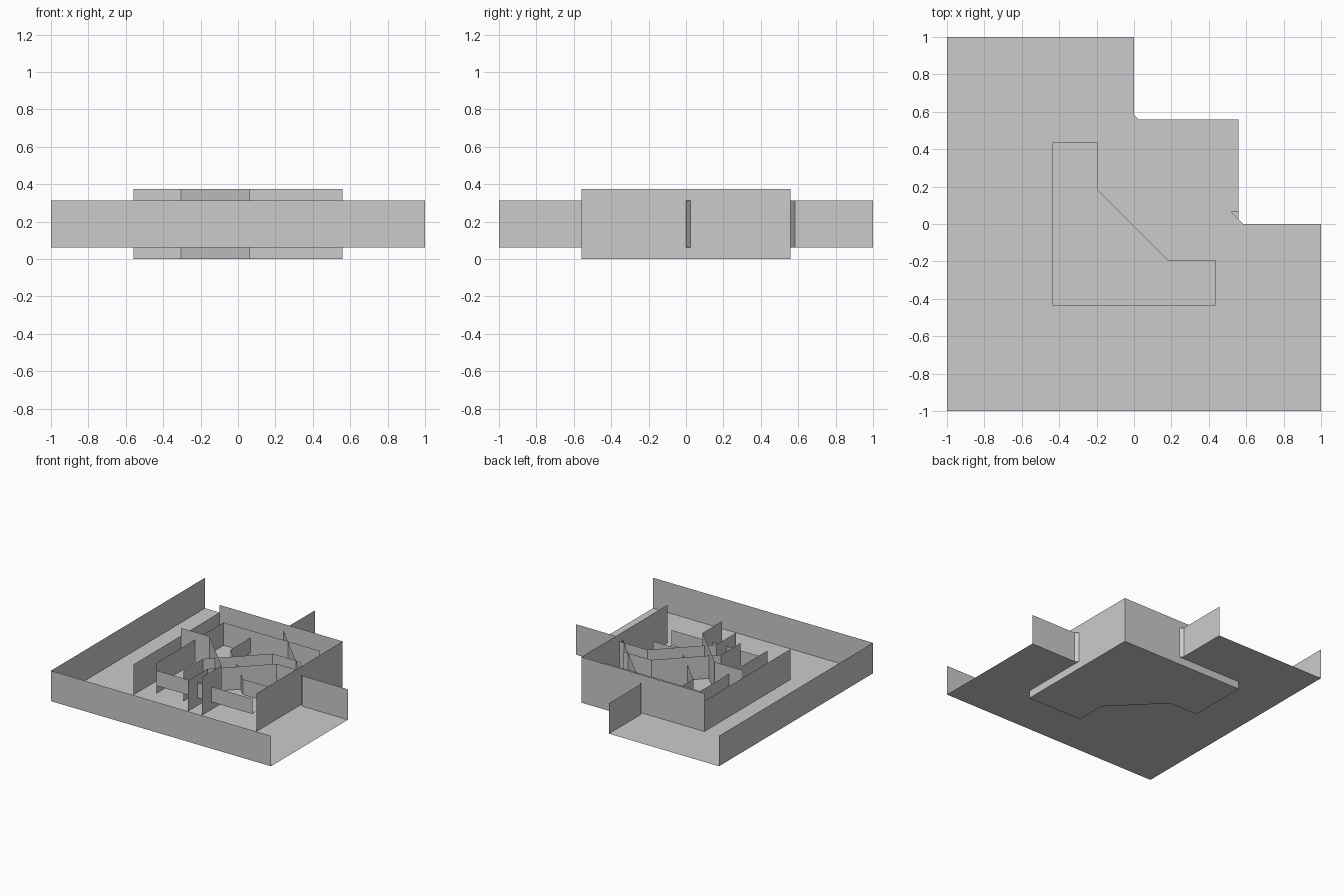
import bpy, bmesh

if "Cube" in bpy.data.objects:
    bpy.data.objects.remove(bpy.data.objects["Cube"])


def corridor(name, half, inner, bend, z0, z1, sx=1, sy=1):
    """L-shaped open-topped corridor: floor plus walls, both ends left open."""
    plan = [(-half, half), (-half, -half), (half, -half),      # outer walls
            (half, inner), (bend, inner), (inner, bend), (inner, half)]  # inner walls
    bm = bmesh.new()
    low = [bm.verts.new((sx * x, sy * y, z0)) for x, y in plan]
    high = [bm.verts.new((sx * x, sy * y, z1)) for x, y in plan]
    faces = [bm.faces.new(low)]
    for i in (0, 1, 3, 4, 5):
        faces.append(bm.faces.new((low[i + 1], low[i], high[i], high[i + 1])))
    # keep the floor facing up and the walls facing into the corridor
    if sx * sy < 0:
        bmesh.ops.reverse_faces(bm, faces=faces)
    mesh = bpy.data.meshes.new(name)
    bm.to_mesh(mesh)
    bm.free()
    obj = bpy.data.objects.new(name, mesh)
    bpy.context.collection.objects.link(obj)
    return obj


# large outer corner
corridor("outer_corner", 1.0, 0.0, 0.583, 0.0625, 0.3125)
# tall middle corner, turned half round, and its lower mirrored partner
corridor("tall_middle_corner", 0.56, -0.063, 0.305, 0.0, 0.375, -1, -1)
corridor("middle_corner", 0.56, -0.063, 0.305, 0.0625, 0.3125, 1, -1)
# small inner corners
corridor("low_inner_corner", 0.435, -0.193, 0.18, 0.125, 0.25)
corridor("inner_corner", 0.435, -0.193, 0.18, 0.0625, 0.3125, 1, -1)
